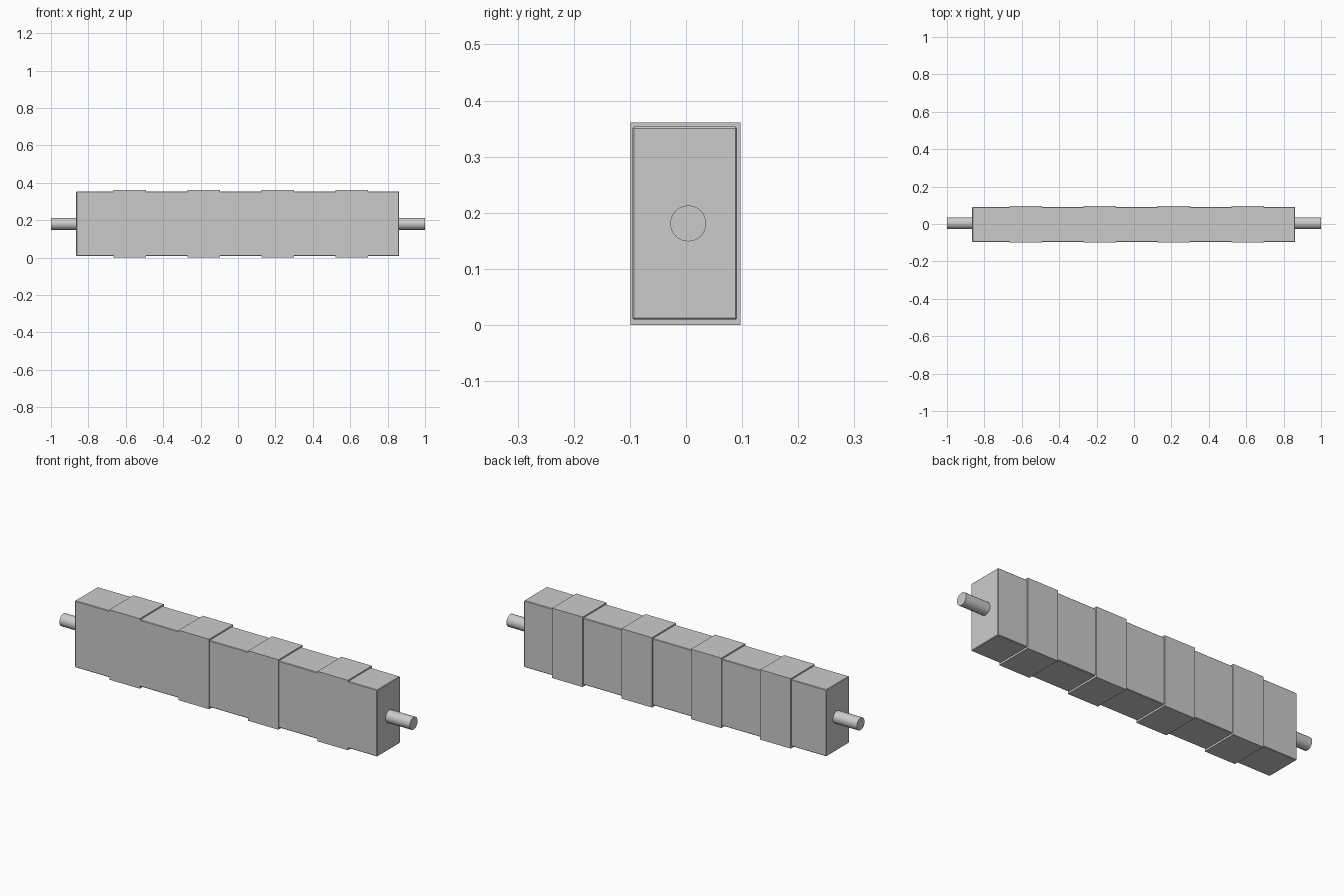
import bpy, bmesh, math

if "Cube" in bpy.data.objects:
    bpy.data.objects.remove(bpy.data.objects["Cube"])


def box(name, lo, hi):
    me = bpy.data.meshes.new(name)
    bm = bmesh.new()
    bmesh.ops.create_cube(bm, size=1)
    for v in bm.verts:
        for i in range(3):
            v.co[i] = hi[i] if v.co[i] > 0 else lo[i]
    bm.to_mesh(me)
    bm.free()
    ob = bpy.data.objects.new(name, me)
    bpy.context.collection.objects.link(ob)
    return ob


# main bar with slightly softened edges
bar = box("bar", (-0.865, -0.0955, 0.0095), (0.862, 0.091, 0.3535))
bevel = bar.modifiers.new("edge_bevel", 'BEVEL')
bevel.width = 0.003
bevel.segments = 1

# four raised bands wrapped around the bar
for i in range(4):
    x = -0.666 + 0.396 * i
    box(f"band_{i + 1}", (x, -0.0985, 0.0), (x + 0.174, 0.0975, 0.361))

# round pins at both ends
for name, a, b in (("left_pin", -1.0, -0.86), ("right_pin", 0.857, 1.0)):
    bpy.ops.mesh.primitive_cylinder_add(
        vertices=32, radius=0.032, depth=b - a,
        location=((a + b) / 2, 0.004, 0.181), rotation=(0, math.pi / 2, 0))
    bpy.context.object.name = name
    bpy.ops.object.shade_smooth_by_angle(angle=math.radians(30))
